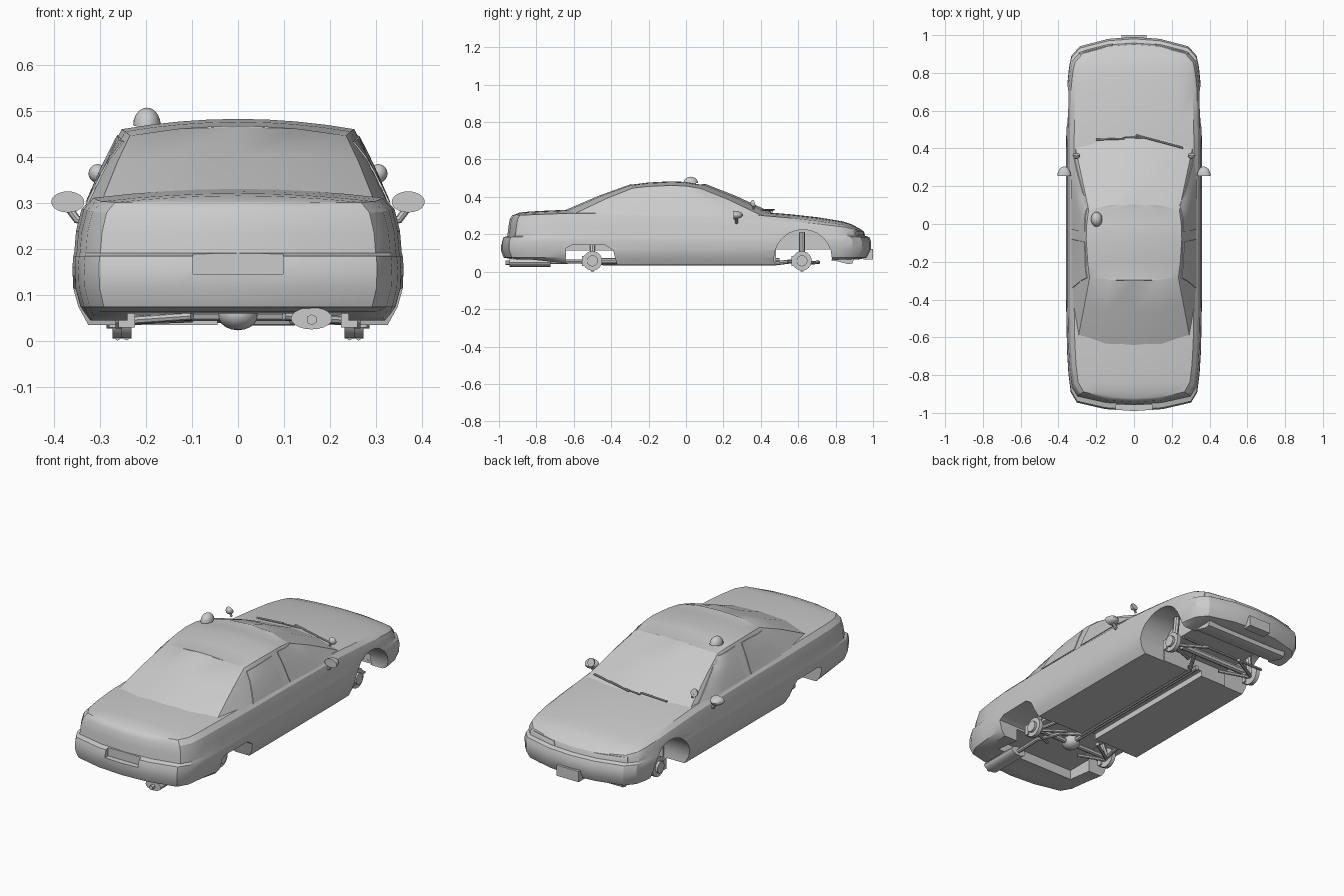
import bpy, bmesh, math
from mathutils import Vector, Matrix
from mathutils.bvhtree import BVHTree

if "Cube" in bpy.data.objects:
    bpy.data.objects.remove(bpy.data.objects["Cube"])

grey = bpy.data.materials.new("plain_grey")
grey.diffuse_color = (0.6, 0.6, 0.6, 1)
grey.use_nodes = True
grey.node_tree.nodes["Principled BSDF"].inputs["Base Color"].default_value = grey.diffuse_color


def activate(ob):
    bpy.ops.object.select_all(action='DESELECT')
    bpy.context.view_layer.objects.active = ob
    ob.select_set(True)


def finish(bm, name, angle=30):
    bmesh.ops.remove_doubles(bm, verts=bm.verts, dist=1e-5)
    bmesh.ops.recalc_face_normals(bm, faces=bm.faces)
    me = bpy.data.meshes.new(name)
    bm.to_mesh(me)
    bm.free()
    ob = bpy.data.objects.new(name, me)
    bpy.context.collection.objects.link(ob)
    me.materials.append(grey)
    activate(ob)
    bpy.ops.object.shade_smooth_by_angle(angle=math.radians(angle))
    return ob


def cap(bm, half, crown):
    """Close a symmetric ring with crowned rows running across x."""
    ts = [-1, -.75, -.5, -.25, 0, .25, .5, .75, 1]
    rows = [[bm.verts.new((x * t, y, z + crown * x * x * (1 - t * t))) for t in ts]
            for x, y, z in half]
    for a, b in zip(rows, rows[1:]):
        for i in range(len(ts) - 1):
            bm.faces.new((a[i], a[i + 1], b[i + 1], b[i]))


def stack(halves, name, bottom, crown, angle):
    """Skin mirrored half rings from bottom to top."""
    bm = bmesh.new()
    rings = [[bm.verts.new(p) for p in h] +
             [bm.verts.new((-x, y, z)) for x, y, z in h[-2:0:-1]] for h in halves]
    n = len(rings[0])
    for a, b in zip(rings, rings[1:]):
        for i in range(n):
            j = (i + 1) % n
            bm.faces.new((a[i], a[j], b[j], b[i]))
    if bottom:
        cap(bm, halves[0], 0)
    cap(bm, halves[-1], crown)
    bmesh.ops.dissolve_degenerate(bm, edges=bm.edges, dist=1e-5)
    return finish(bm, name, angle)


def prism(name, pts, x0, x1):
    """Extrude a (y, z) outline from x0 to x1."""
    bm = bmesh.new()
    f = bm.faces.new([bm.verts.new((x0, y, z)) for y, z in pts])
    new = bmesh.ops.extrude_face_region(bm, geom=[f])['geom']
    bmesh.ops.translate(bm, vec=(x1 - x0, 0, 0),
                        verts=[v for v in new if isinstance(v, bmesh.types.BMVert)])
    return finish(bm, name)


def box(name, x0, x1, y0, y1, z0, z1):
    return prism(name, [(y0, z0), (y1, z0), (y1, z1), (y0, z1)], x0, x1)


def ball(name, loc, size, cut_dir=None, rot=0):
    bm = bmesh.new()
    bmesh.ops.create_uvsphere(bm, u_segments=16, v_segments=10, radius=1)
    if cut_dir:
        r = bmesh.ops.bisect_plane(bm, geom=bm.verts[:] + bm.edges[:] + bm.faces[:],
                                   plane_co=(0, 0, 0), plane_no=cut_dir, clear_outer=True)
        bmesh.ops.holes_fill(bm, edges=[e for e in bm.edges if e.is_boundary])
    bm.transform(Matrix.Translation(loc) @ Matrix.Rotation(rot, 4, 'X') @ Matrix.Diagonal((*size, 1)))
    return finish(bm, name)


def disc(name, loc, r, depth, seg=20, axis='Y'):
    bm = bmesh.new()
    bmesh.ops.create_cone(bm, cap_ends=True, segments=seg, radius1=r, radius2=r, depth=depth)
    turn = Matrix.Rotation(math.pi / 2, 4, 'Y' if axis == 'X' else 'X')
    bm.transform(Matrix.Translation(loc) @ turn)
    return finish(bm, name)


def tube(name, pts, r):
    cu = bpy.data.curves.new(name, 'CURVE')
    cu.dimensions = '3D'
    cu.bevel_depth, cu.bevel_resolution, cu.use_fill_caps = r, 2, True
    sp = cu.splines.new('POLY')
    sp.points.add(len(pts) - 1)
    for p, q in zip(sp.points, pts):
        p.co = (*q, 1)
    ob = bpy.data.objects.new(name, cu)
    bpy.context.collection.objects.link(ob)
    cu.materials.append(grey)
    activate(ob)
    bpy.ops.object.convert(target='MESH')
    bpy.ops.object.shade_smooth_by_angle()


def plate(name, target, corners, direction, thick=.004):
    """Thin patch projected onto a body surface along a direction."""
    bm = bmesh.new()
    bm.from_mesh(target.data)
    tree = BVHTree.FromBMesh(bm)
    bm.free()
    a, b, c, d = map(Vector, corners)
    direction = Vector(direction)
    bm = bmesh.new()
    rows = []
    for j in range(5):
        row = []
        for i in range(7):
            p = a.lerp(b, i / 6).lerp(d.lerp(c, i / 6), j / 4)
            hit = tree.ray_cast(p, direction)[0] or p
            row.append([bm.verts.new(hit - direction * k) for k in (thick, -.004)])
        rows.append(row)
    for j in range(4):
        for i in range(6):
            bm.faces.new([v[0] for v in (rows[j][i], rows[j][i+1], rows[j+1][i+1], rows[j+1][i])])
    rim = rows[0] + [r[-1] for r in rows[1:]] + rows[-1][-2::-1] + [r[0] for r in rows[-2:0:-1]]
    for p, q in zip(rim, rim[1:] + rim[:1]):
        bm.faces.new((p[0], q[0], q[1], p[1]))
    return finish(bm, name)


def lerp_table(table, x):
    for (a, p), (b, q) in zip(table, table[1:]):
        if x <= b:
            return p + (q - p) * max(0, (x - a) / (b - a))
    return table[-1][1]


# Lower body: one plan outline stacked at several heights
plan = [(0, -1), (.42, -.99), (.84, -.955), (.93, -.9), (.965, -.8), (.985, -.68), (1, -.4),
        (1, 0), (1, .4), (.99, .6), (.98, .75), (.955, .84), (.92, .9), (.8, .95), (.38, .99), (0, 1)]
belt = [(-1, .298), (-.6, .313), (0, .31), (.42, .302), (.7, .272), (.85, .25), (.95, .222)]
levels = [(.035, .325, .92, .92, 0), (.075, .347, .975, .97, 0), (.115, .358, .99, .99, 0),
          (.16, .36, .99, .99, 0), (.185, .358, .982, .98, 0), (.192, .356, .955, .958, 0),
          (0, .352, .95, .955, .4), (0, .34, .943, .95, .8), (0, .318, .93, .935, 1)]
halves = []
for z, w, rear, front, f in levels:
    ring = []
    for u, v in plan:
        y = v * (front if v > 0 else rear)
        zz = .192 + f * (lerp_table(belt, y) - .192) if f else z
        if z == .035:
            zz += .03 * min(1, max(0, (abs(v) - .6) / .3))
        ring.append((u * w, y, zz))
    halves.append(ring)
body = stack(halves, "lower_body", True, .2, 28)

# Wheel wells, axle trenches, floor tunnel and rear plate notch
cutters = []
arch = [(.625 + .155 * math.cos(a * math.pi / 12), .07 + .155 * math.sin(a * math.pi / 12))
        for a in range(24)]
rear_arch = [(-.645, -.05), (-.642, .125), (-.61, .142), (-.43, .142), (-.39, .115), (-.345, -.05)]
for s in (-1, 1):
    cutters.append(prism("front_arch_cutter", arch, s * .2, s * .45))
    cutters.append(prism("rear_arch_cutter", rear_arch, s * .19, s * .45))
cutters += [box("front_trench_cutter", -.24, .24, .481, .791, -.1, .118),
            box("rear_trench_cutter", -.24, .24, -.79, -.362, -.1, .113),
            box("tunnel_cutter", -.045, .045, -.4, .5, -.1, .066),
            box("notch_cutter", -.098, .098, -1.1, -.957, .146, .3)]
for c in cutters:
    m = body.modifiers.new("cut", 'BOOLEAN')
    m.operation, m.object, m.solver = 'DIFFERENCE', c, 'EXACT'
    activate(body)
    bpy.ops.object.modifier_apply(modifier=m.name)
    bpy.data.objects.remove(c)
activate(body)
bpy.ops.object.shade_smooth_by_angle(angle=math.radians(28))

# Cabin: glasshouse ring up to roof ring
base = [(0, -.655, .325), (.15, -.645, .322), (.295, -.6, .308), (.328, -.45, .295), (.332, -.1, .292),
        (.332, .25, .292), (.31, .405, .3), (.16, .452, .308), (0, .468, .312)]
roof = [(0, -.3, .466), (.13, -.297, .462), (.235, -.285, .447), (.245, -.2, .456), (.253, -.08, .461),
        (.25, .0, .458), (.24, .075, .446), (.13, .1, .463), (0, .105, .469)]
mid = [tuple(p + (q - p) * .55 + (.006 if k == 2 else 0) for k, (p, q) in enumerate(zip(a, b)))
       for a, b in zip(base, roof)]
cabin = stack([base, mid, roof], "cabin", False, .35, 25)

# Side windows and lamps
for s in (-1, 1):
    d = (-s, 0, 0)
    plate("rear_side_window", cabin, [(s, -.34, .302), (s, -.08, .302), (s, -.095, .446), (s, -.285, .434)], d)
    plate("front_side_window", cabin, [(s, -.03, .302), (s, .35, .302), (s, .1, .438), (s, -.04, .448)], d)
    plate("headlamp", body, [(s * .11, 1.2, .197), (s * .29, 1.2, .197), (s * .285, 1.2, .218),
                             (s * .12, 1.2, .216)], (0, -1, 0))

    # Door mirrors and pillar spotlights
    ball("door_mirror", (s * .37, .255, .303), (.036, .05, .023), (0, -1, 0))
    tube("mirror_stem", [(s * .372, .27, .295), (s * .35, .27, .265), (s * .335, .27, .262)], .009)
    ball("spotlight", (s * .305, .368, .365), (.02, .024, .021), (0, 1, .3))
    tube("spotlight_stem", [(s * .305, .365, .36), (s * .29, .36, .335)], .006)

    # Wheel hubs, struts and suspension arms
    for y, x in ((.62, .262), (-.5, .242)):
        disc("brake_disc", (s * x, y, .058), .052, .022, 24, 'X')
        disc("hub", (s * (x + .012), y, .058), .03, .024, 12, 'X')
        box("brake_caliper", s * (x - .018), s * (x + .018), y - .055, y - .03, .03, .085)
        disc("hub_foot", (s * x, y, .008), .006, .016, 8, 'Y')
        tube("lower_arm", [(s * x, y, .045), (s * .1, y + .09, .05)], .009)
        tube("rear_lower_arm", [(s * x, y, .045), (s * .1, y - .07, .055)], .009)
    tube("front_strut", [(s * .25, .62, .06), (s * .235, .62, .21)], .016)
    tube("rear_damper", [(s * .235, -.5, .06), (s * .2, -.5, .14)], .014)
    tube("trailing_arm", [(s * .23, -.5, .05), (s * .2, -.36, .05)], .01)

# Axles, driveline and exhaust
tube("rear_axle", [(-.24, -.5, .058), (.24, -.5, .058)], .014)
ball("differential", (0, -.5, .06), (.045, .05, .036))
tube("front_crossmember", [(-.2, .62, .06), (.2, .62, .06)], .018)
tube("steering_rod", [(-.26, .7, .055), (.26, .7, .055)], .007)
tube("driveshaft", [(0, -.46, .06), (0, .5, .06)], .013)
tube("exhaust_pipe", [(.1, .6, .06), (.03, .48, .045), (.03, -.38, .045), (.12, -.44, .045),
                      (.16, -.58, .055), (.16, -.75, .05)], .011)
bm = bmesh.new()
bmesh.ops.create_cone(bm, cap_ends=True, segments=20, radius1=1, radius2=1, depth=.22)
bm.transform(Matrix.Translation((.16, -.835, .05)) @ Matrix.Rotation(math.pi / 2, 4, 'X')
             @ Matrix.Diagonal((.045, .024, 1, 1)))
finish(bm, "muffler")
disc("tail_pipe", (.16, -.94, .047), .012, .05, 6)

# Front air dam and number plate panel
prism("air_dam", [(.79, .06), (.87, .04), (.89, .045), (.9, .075), (.79, .075)], -.25, .25)
box("front_plate", -.065, .065, .95, 1.0, .065, .122)

# Roof beacon
ball("roof_beacon", (-.198, .025, .47), (.03, .04, .038), (0, 0, -1), .1)

# Wipers resting on the windscreen base
for a, b in (((-.2, .447, .322), (-.05, .452, .33)), ((.01, .47, .331), (.26, .403, .328))):
    tube("wiper_blade", [a, b], .005)
tube("wiper_arm", [(-.05, .46, .324), (.06, .456, .33)], .004)
